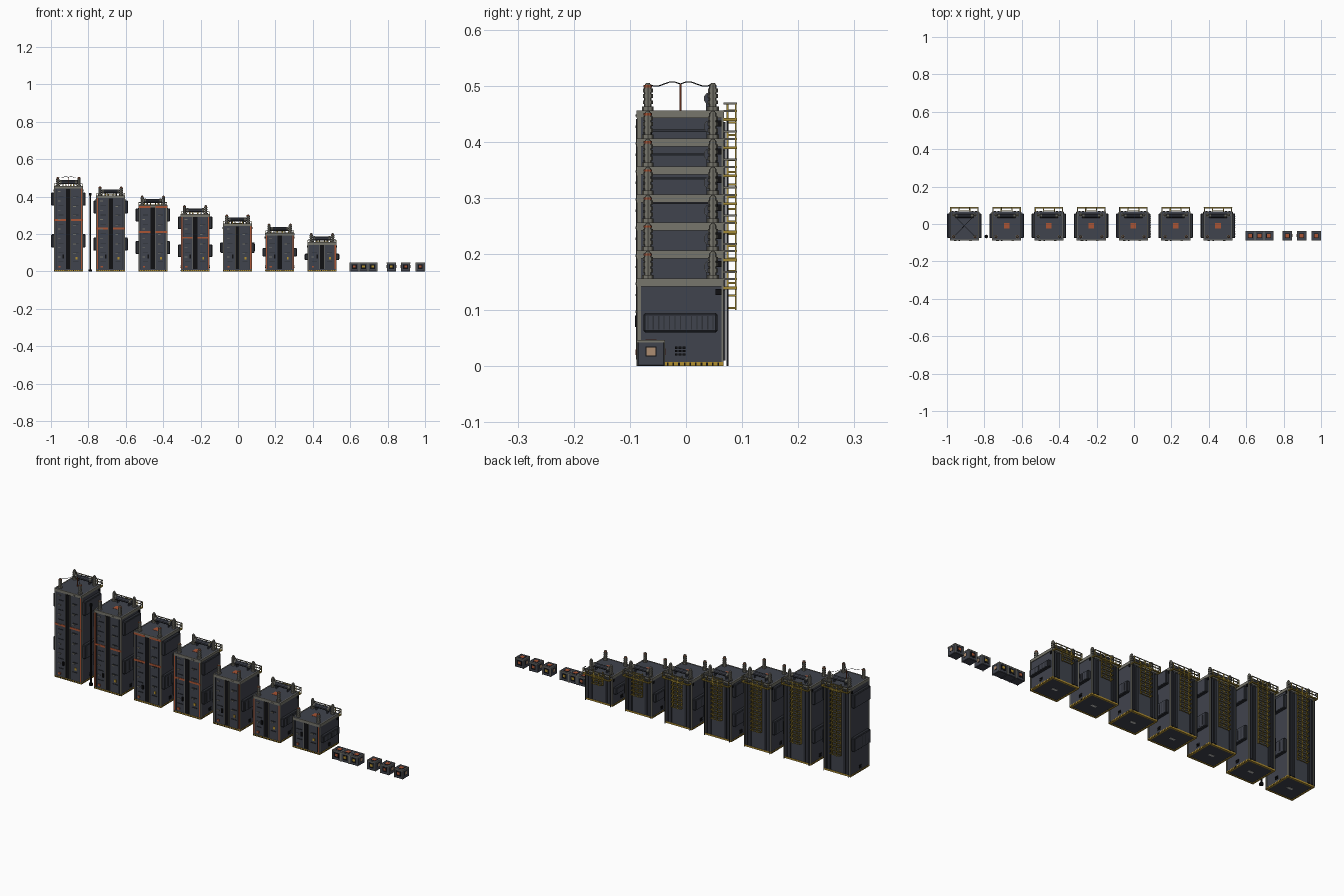
import bpy, bmesh, math
from mathutils import Vector, Matrix

if "Cube" in bpy.data.objects:
    bpy.data.objects.remove(bpy.data.objects["Cube"], do_unlink=True)

COLOURS = {
    "slate": (0.051, 0.057, 0.074), "dark_slate": (0.026, 0.029, 0.037),
    "stone_grey": (0.185, 0.18, 0.15), "black": (0.005, 0.005, 0.006),
    "rust_orange": (0.4, 0.09, 0.035), "hazard_yellow": (0.45, 0.28, 0.03),
    "olive_brass": (0.36, 0.25, 0.035), "pale_tan": (0.42, 0.27, 0.17),
    "off_white": (0.6, 0.6, 0.58),
}
MATS = {}
for label, rgb in COLOURS.items():
    m = bpy.data.materials.new(label)
    m.use_nodes = True
    m.diffuse_color = (*rgb, 1)
    m.node_tree.nodes["Principled BSDF"].inputs["Base Color"].default_value = (*rgb, 1)
    MATS[label] = m


class Part:
    """Collects boxes and rods of one colour into a single object."""
    def __init__(self, name, colour, x=0, bevel=0):
        self.name, self.colour, self.x, self.bevel = name, colour, x, bevel
        self.bm = bmesh.new()

    def box(self, x0, x1, y0, y1, z0, z1):
        mat = Matrix.Translation(((x0 + x1) / 2, (y0 + y1) / 2, (z0 + z1) / 2))
        mat = mat @ Matrix.Diagonal((abs(x1 - x0), y1 - y0, z1 - z0, 1))
        bmesh.ops.create_cube(self.bm, size=1, matrix=mat)

    def rod(self, p, q, r, sides=6, r2=None):
        p, q = Vector(p), Vector(q)
        d = q - p
        mat = Matrix.Translation((p + q) / 2) @ d.to_track_quat('Z', 'Y').to_matrix().to_4x4()
        bmesh.ops.create_cone(self.bm, cap_ends=True, segments=sides, radius1=r,
                              radius2=r if r2 is None else r2, depth=d.length, matrix=mat)

    def done(self):
        mesh = bpy.data.meshes.new(self.name)
        self.bm.to_mesh(mesh)
        self.bm.free()
        mesh.materials.append(MATS[self.colour])
        ob = bpy.data.objects.new(self.name, mesh)
        ob.location.x = self.x
        bpy.context.collection.objects.link(ob)
        if self.bevel:
            mod = ob.modifiers.new("chamfer", 'BEVEL')
            mod.width, mod.segments = self.bevel, 1


W, F, B = 0.077, -0.087, 0.067      # half width, front face, back face


def tower(n, x, h, bands, edges):
    def part(name, colour, bevel=0):
        return Part(f"tower_{n}_{name}", colour, x, bevel)

    # Main block
    p = part("body", "slate", 0.002)
    p.box(-W + .002, W - .002, F + .002, B - .002, 0.002, h)
    p.done()

    # Corner posts, roof band and channel edges
    p = part("frame", "stone_grey")
    for s in (-1, 1):
        p.box(s * (W - .006), s * W, F, F + .007, .008, h - .012)
        p.box(s * (W - .006), s * W, B - .004, B, .008, h - .012)
        p.box(s * (W - .004), s * (W + .001), F, B, h - .013, h + .001)
        p.box(s * .0115, s * .013, F - .002, F + .003, .012, h - .014)
    p.box(-W, W, F - .001, F + .003, h - .013, h + .001)
    p.box(-W, W, B - .003, B + .001, h - .013, h + .001)

    # Front ledges
    z = .075
    while z < h - .03:
        p.box(-.056, -.042, F - .003, F + .003, z, z + .004)
        p.box(.026, .04, F - .003, F + .003, z + .02, z + .024)
        z += .05
    p.done()

    # Base hazard rim with dark blocks, front sign
    p = part("base_rim", "hazard_yellow")
    p.box(-W, W, F, F + .008, 0, .008)
    p.box(-W, W, B - .008, B, 0, .008)
    for s in (-1, 1):
        p.box(s * (W - .008), s * W, F, B, 0, .008)
    p.box(.038, .048, F - .001, F + .003, .063, .076)
    p.done()
    p = part("base_plate", "off_white")
    p.box(-.014, .014, -.016, -.004, .001, .003)
    p.done()

    # Rim blocks, front centre channel, side grilles and lamps
    p = part("dark_details", "black")
    for i in range(15):
        t = -.074 + i * .01
        p.box(t, t + .003, F - .0006, F + .001, .001, .007)
        for s in (-1, 1):
            p.box(s * (W - .001), s * (W + .0006), t - .01, t - .007, .001, .007)
    p.box(-.0115, .0115, F - .001, F + .003, .012, h - .014)
    p.box(-.03, -.022, F - .004, F + .003, .07, .09)
    for s in (-1, 1):
        p.box(s * (W - .001), s * (W + .003), .053, .063, h - .028, h - .017)
        for i in range(3):
            for j in range(3):
                p.box(s * (W - .001), s * (W + .001), -.02 + i * .007, -.015 + i * .007,
                      .019 + j * .006, .023 + j * .006)
    p.done()

    # Front panel seams
    p = part("front_seams", "dark_slate")
    z = .05
    for s in (-1, 1):
        p.box(s * .063, s * .065, F - .001, F + .003, .012, h - .014)
    while z < h - .03:
        for s in (-1, 1):
            p.box(s * .026, s * .054, F - .001, F + .003, z, z + .003)
        z += .05
    p.done()

    # Rust coloured bands, edge strips, roof hatch and insulator collars
    p = part("rust_trim", "rust_orange")
    for z in bands:
        for s in (-1, 1):
            p.box(s * .013, s * W, F - .0012, F + .0005, z - .005, z + .005)
    for s in edges:
        p.box(s * .068, s * .074, F - .0007, F + .0005, .012, h - .012)
    p.box(-.054, -.042, F - .003, F + .003, .02, .03)
    if n > 1:
        p.box(-.015, .015, -.024, .006, h - .002, h + .001)
    for sx in (-1, 1):
        p.rod((sx * .057, -.068, h + .042), (sx * .057, -.068, h + .046), .0075, 8)
    p.done()

    # Side equipment boxes: dark casing, slate cover, ribbed lower vent
    levels = (.36 * h, .85 * h) if h > .28 else (.5 * h,)
    half = min(.07, h * .22) / 2
    p = part("side_boxes", "dark_slate", .003)
    cover = part("side_box_covers", "slate")
    ribs = part("side_box_ribs", "dark_slate")
    for s in (-1, 1):
        c = s * (W + .0147)
        for z in levels:
            p.box(s * (W - .004), s * (W + .0145), -.076, .056, z - half, z + half)
            cover.box(c - .001, c + .0004, -.0725, .0525, z - half + .0035, z + half - .0035)
        for i in range(13):
            y = -.069 + i * .0097
            ribs.box(c - .001, c + .001, y, y + .002, levels[0] - half * .7, levels[0] + half * .7)
    for q in (p, cover, ribs):
        q.done()

    # Corner insulators: stacked discs on posts
    p = part("insulators", "stone_grey")
    for sx in (-1, 1):
        for y in (-.068, .048):
            c = sx * .057
            p.rod((c, y, h), (c, y, h + .008), .0105, 8)
            p.rod((c, y, h), (c, y, h + .046), .0068, 8)
            for z in (.012, .023, .033):
                p.rod((c, y, h + z), (c, y, h + z + .007), .009, 8)
            p.rod((c, y, h + .046), (c, y, h + .05), .006, 8, .003)
    for sx in (-1, 1):
        p.rod((sx * .036, .043, h + .022), (sx * .046, .043, h + .022), .0115, 10)
    p.done()

    # Rear roof tank between the insulators
    p = part("roof_tank", "slate")
    p.rod((-.048, .043, h + .022), (.048, .043, h + .022), .0105, 10)
    for s in (-1, 1):
        p.box(s * .03, s * .034, .036, .05, h, h + .015)
    p.done()

    # Back ribs and pipes
    p = part("back_ribs", "dark_slate")
    for s in (-1, 1):
        p.box(s * .037, s * .049, B - .003, B + .003, .01, h - .02)
        p.box(s * .057, s * .067, B - .003, B + .003, .01, h - .02)
        p.rod((s * .071, .0742, 0), (s * .071, .0742, h - .018), .0018)
    p.done()

    # Back railing
    p = part("back_railing", "stone_grey")
    for z in (h, h + .013):
        p.box(-.076, .076, .0872, .0905, z - .0015, z + .002)
        for s in (-1, 1):
            p.box(s * .073, s * .076, B, .0905, z - .0015, z + .002)
    p.done()

    # Railing posts, open walkway frame and caged ladder
    p = part("ladder", "olive_brass")
    for i in range(6):
        c = -.075 + i * .03
        p.box(c - .0015, c + .0015, .0872, .0902, h - .016, h + .012)
    p.box(-.076, .076, .084, .091, h - .018, h - .013)
    for s in (-1, 1):
        p.box(s * .07, s * .076, B, .09, h - .018, h - .013)
        p.box(s * .028, s * .032, B, .09, h - .018, h - .013)
    z0 = .1
    for s in (-1, 1):
        p.box(s * .025, s * .029, .0725, .0755, z0, h + .015)
        p.box(s * .01, s * .014, .0875, .0903, z0, h + .01)
    z = z0 + .004
    k = 0
    while z < h + .012:
        p.box(-.028, .028, .0725, .0755, z - .0015, z + .0015)
        if k % 2 == 0:
            p.box(-.028, .028, .0872, .0902, z - .0018, z + .0018)
            for s in (-1, 1):
                p.box(s * .026, s * .029, .0725, .0902, z - .0018, z + .0018)
        z += .011
        k += 1
    p.done()


# Seven towers: height falls by a fixed step
SETUP = [((.275,), (1,)), ((.23,), (-1,)), ((.345, .21), ()), ((.18,), (-1, 1)),
         ((), (1,)), ((), (-1, 1)), ((), (1,))]
for i, (bands, edges) in enumerate(SETUP):
    tower(i + 1, -.907 + i * .226, .455 - i * .05, bands, edges)

# Mast and sagging wires on the tallest roof
mast = Part("roof_mast", "rust_orange", -.907)
mast.rod((0, -.01, .455), (0, -.01, .503), .0018)
mast.done()
wires = Part("roof_wires", "black", -.907)
for sx in (-1, 1):
    for y in (-.068, .048):
        a, b = Vector((0, -.01, .503)), Vector((sx * .057, y, .503))
        pts = [a.lerp(b, t / 6) + Vector((0, 0, .004 * math.sin(t / 6 * math.tau))) for t in range(7)]
        for p, q in zip(pts, pts[1:]):
            wires.rod(p, q, .001, 4)
wires.done()

# Free-standing pole
pole = Part("standing_pole", "black", -.79)
pole.rod((0, -.067, 0), (0, -.067, .42), .004, 8)
pole.rod((0, -.067, 0), (0, -.067, .01), .01, 8)
pole.rod((0, -.067, .405), (0, -.067, .42), .006, 8)
pole.done()

# Small cube pods: a joined trio and three singles
for i, x in enumerate((.622, .671, .72, .82, .896, .9745)):
    r, y0, y1, t = .0245, -.087, -.038, .047
    ym = (y0 + y1) / 2
    p = Part(f"pod_{i + 1}_body", "slate", x, .002)
    p.box(-r, r, y0, y1, 0, t - .001)
    p.done()
    # Top rim and corner strips
    p = Part(f"pod_{i + 1}_rim", "stone_grey", x)
    for s in (-1, 1):
        p.box(s * .0225, s * .0252, y0 - .001, y1 + .001, t - .005, t)
        p.box(s * .021, s * .0247, y0 - .001, y0 + .001, 0, t)
        p.box(s * .021, s * .0247, y1 - .001, y1 + .001, 0, t)
        p.box(-r, r, ym + s * .0238 - .0015, ym + s * .0238 + .0015, t - .005, t)
    p.done()
    # Framed windows on all four sides
    front = "hazard_yellow" if i in (1, 2, 3) else "rust_orange"
    dark = Part(f"pod_{i + 1}_window_frames", "black", x)
    pane = Part(f"pod_{i + 1}_side_windows", "pale_tan", x)
    glow = Part(f"pod_{i + 1}_front_windows", front, x)
    dark.box(-r - .001, r + .001, ym - .0095, ym + .0095, .017, .035)
    dark.box(-.013, .013, y0 - .001, y1 + .001, .012, .037)
    dark.box(-.013, .013, ym - .013, ym + .013, t - .003, t)
    pane.box(-r - .0017, r + .0017, ym - .0078, ym + .0078, .0187, .0333)
    glow.box(-.007, .007, y0 - .0017, y1 + .0017, .02, .032)
    for part in (dark, pane, glow):
        part.done()
    # Top hatch
    p = Part(f"pod_{i + 1}_hatch", "rust_orange", x)
    p.box(-.01, .01, ym - .01, ym + .01, t - .003, t + .0006)
    p.done()
